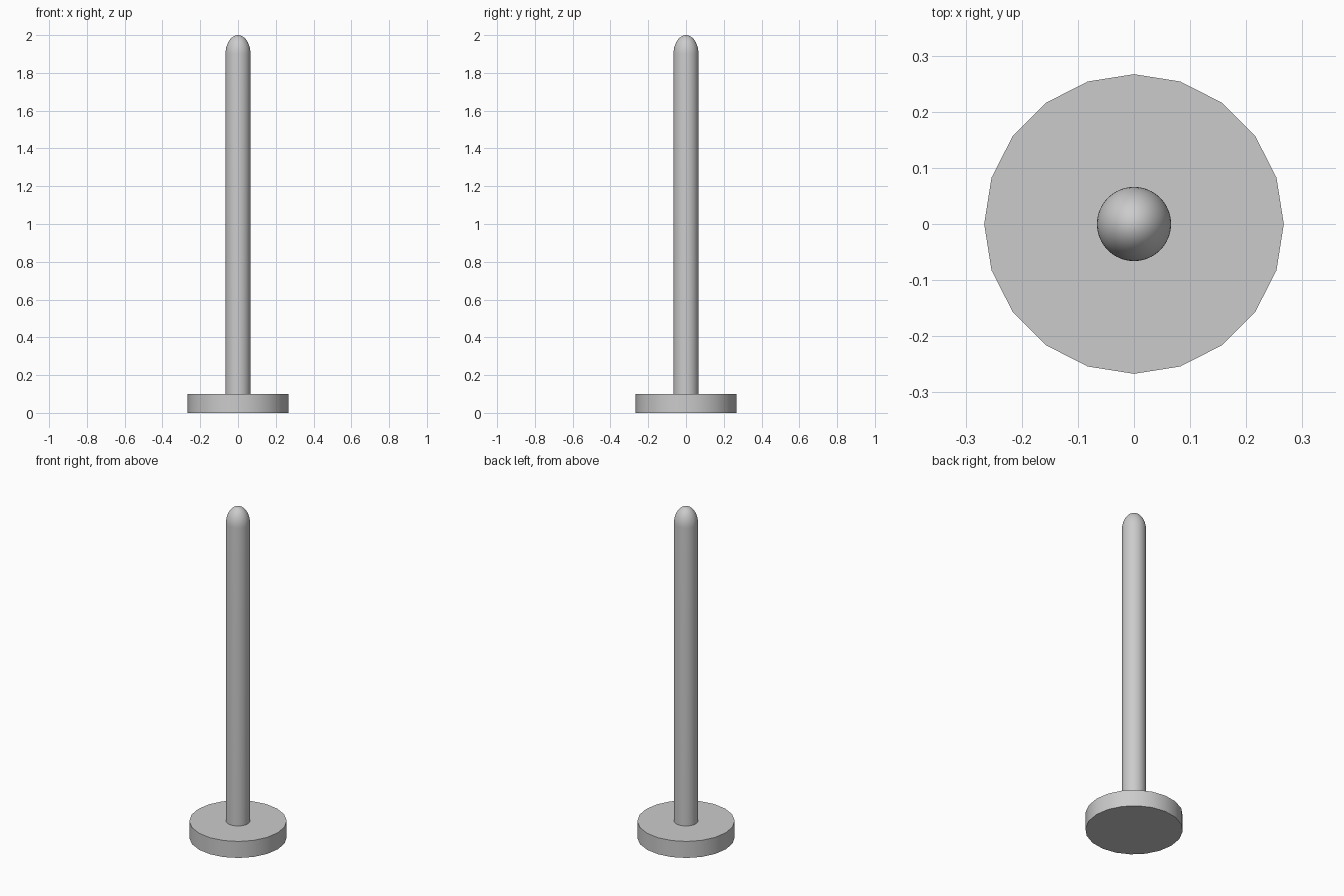
import bpy
import bmesh
import math

cube = bpy.data.objects.get("Cube")
if cube:
    bpy.data.objects.remove(cube, do_unlink=True)

grey = bpy.data.materials.new("light_grey")
grey.use_nodes = True
colour = (0.6, 0.6, 0.6, 1)
grey.diffuse_color = colour
grey.node_tree.nodes["Principled BSDF"].inputs["Base Color"].default_value = colour


def lathe(name, profile, sides):
    """Spin a list of (radius, height) points around z."""
    bm = bmesh.new()
    points = [bm.verts.new((r, 0, z)) for r, z in profile]
    edges = [bm.edges.new(pair) for pair in zip(points, points[1:])]
    bmesh.ops.spin(bm, geom=points + edges, cent=(0, 0, 0), axis=(0, 0, 1),
                   angle=math.tau, steps=sides, use_duplicate=False)
    bmesh.ops.remove_doubles(bm, verts=bm.verts[:], dist=0.0001)
    bmesh.ops.recalc_face_normals(bm, faces=bm.faces[:])
    mesh = bpy.data.meshes.new(name)
    bm.to_mesh(mesh)
    bm.free()
    mesh.materials.append(grey)
    obj = bpy.data.objects.new(name, mesh)
    bpy.context.collection.objects.link(obj)
    bpy.ops.object.select_all(action='DESELECT')
    obj.select_set(True)
    bpy.context.view_layer.objects.active = obj
    bpy.ops.object.shade_smooth_by_angle(angle=math.radians(35))
    return obj


# Round foot plate
base_radius, base_height = 0.267, 0.1
lathe("base", [(0, 0), (base_radius, 0), (base_radius, base_height), (0, base_height)], 20)

# Upright post with a slightly elongated domed tip
post_radius, dome_height, top = 0.066, 0.1, 2.0
rings = 14
dome = [(post_radius * math.cos(a), top - dome_height + dome_height * math.sin(a))
        for a in (math.pi / 2 * i / rings for i in range(rings + 1))]
lathe("post", [(0, base_height), (post_radius, base_height)] + dome, 64)
